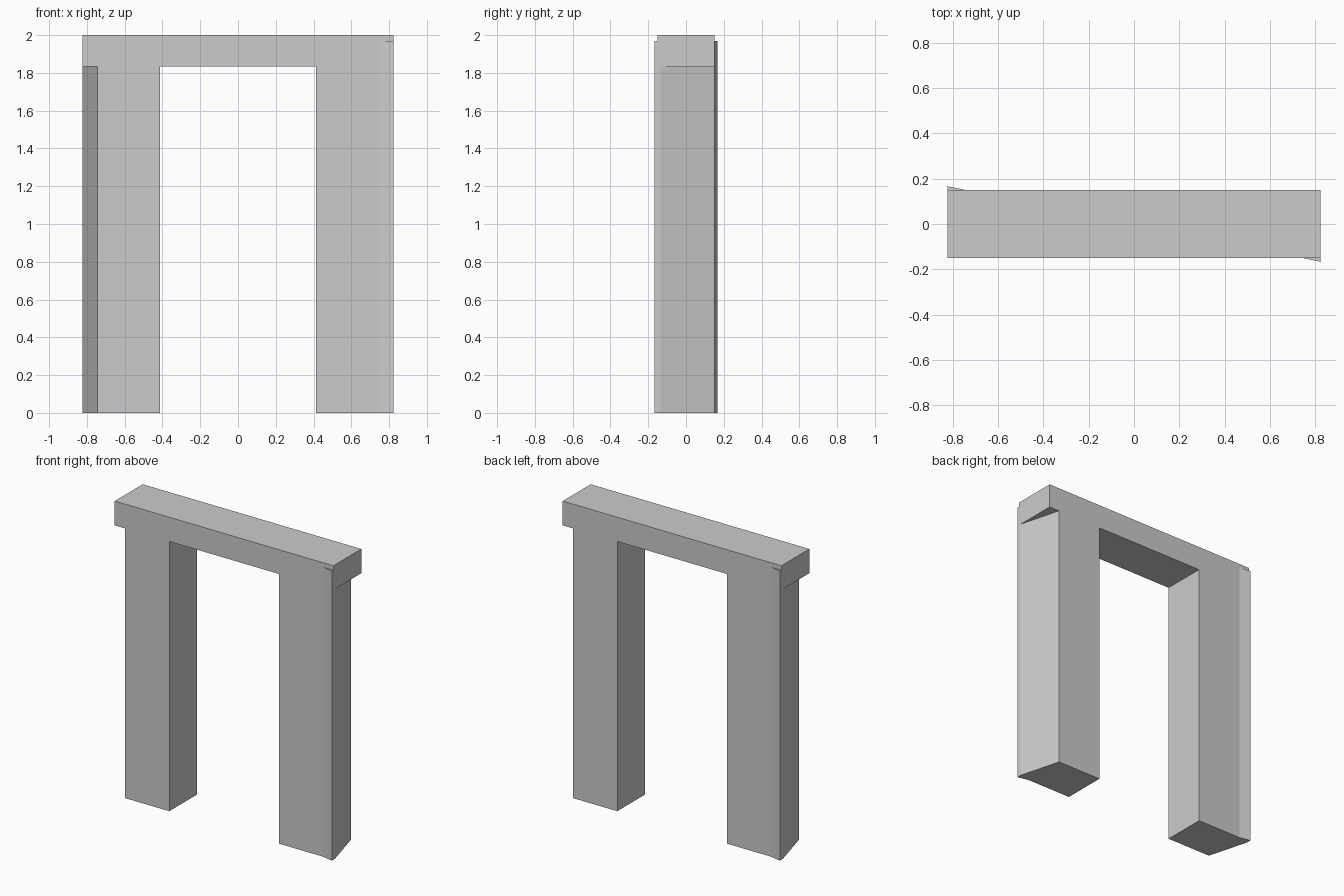
import bpy
import bmesh

if "Cube" in bpy.data.objects:
    bpy.data.objects.remove(bpy.data.objects["Cube"], do_unlink=True)

# Plain grey stone
grey = bpy.data.materials.new("plain_grey")
grey.use_nodes = True
colour = (0.6, 0.6, 0.6, 1)
grey.diffuse_color = colour
grey.node_tree.nodes["Principled BSDF"].inputs["Base Color"].default_value = colour


def prism(name, outline, bottom, top, turn=1):
    """Extrude a plan outline upwards; turn=-1 spins it half a turn about z."""
    bm = bmesh.new()
    verts = [bm.verts.new((turn * x, turn * y, bottom)) for x, y in outline]
    base = bm.faces.new(verts)
    raised = bmesh.ops.extrude_face_region(bm, geom=[base])["geom"]
    for v in raised:
        if isinstance(v, bmesh.types.BMVert):
            v.co.z = top
    bmesh.ops.recalc_face_normals(bm, faces=bm.faces)
    mesh = bpy.data.meshes.new(name)
    bm.to_mesh(mesh)
    bm.free()
    mesh.materials.append(grey)
    obj = bpy.data.objects.new(name, mesh)
    bpy.context.collection.objects.link(obj)
    return obj


HALF, DEPTH, INNER = 0.823, 0.15, 0.412
UNDERSIDE = 1.835

# Lintel across the top
prism("lintel", [(-HALF, -DEPTH), (HALF, -DEPTH), (HALF, DEPTH), (-HALF, DEPTH)],
      UNDERSIDE, 2.0)

# Posts with a slanted outer end and a small flared corner
post = [(INNER, -DEPTH), (0.745, -DEPTH), (HALF, -0.167), (HALF, -0.135),
        (0.745, DEPTH), (INNER, DEPTH)]
# Narrow top of the flared corner that overlaps the lintel
flare = [(0.745, -DEPTH), (HALF, -0.167), (HALF, -DEPTH)]
for side, turn in (("left", 1), ("right", -1)):
    prism(side + "_post", post, 0, UNDERSIDE, turn)
    prism(side + "_flare", flare, UNDERSIDE, 1.97, turn)
